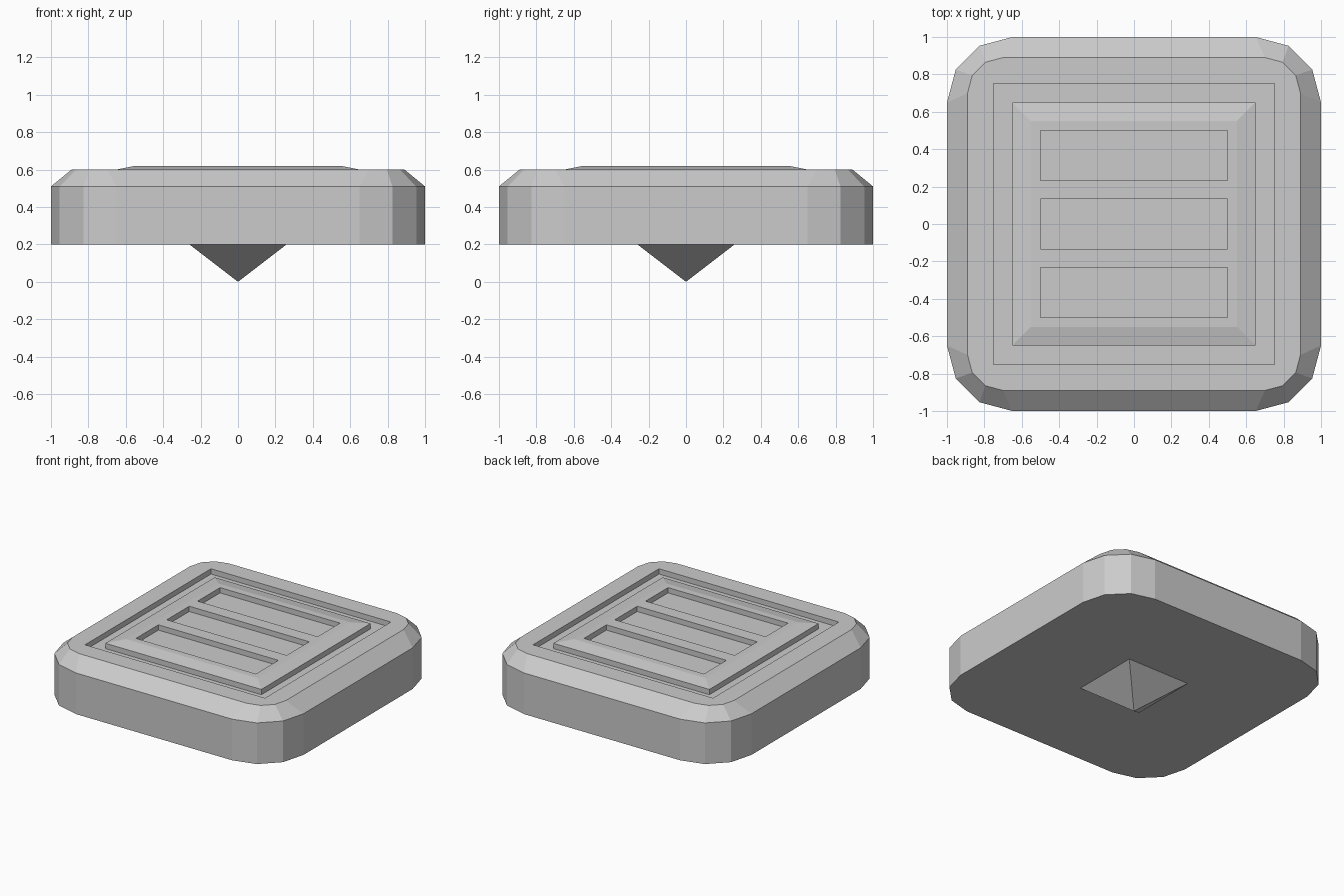
import bpy, bmesh
from math import sin, cos, pi

if "Cube" in bpy.data.objects:
    bpy.data.objects.remove(bpy.data.objects["Cube"])


def outline(half, radius=0.0, segments=3):
    """Square outline, optionally with rounded corners."""
    if radius == 0:
        return [(half, half), (-half, half), (-half, -half), (half, -half)]
    c = half - radius
    pts = []
    for q, (sx, sy) in enumerate([(1, 1), (-1, 1), (-1, -1), (1, -1)]):
        for i in range(segments + 1):
            a = (q + i / segments) * pi / 2
            pts.append((sx * c + radius * cos(a), sy * c + radius * sin(a)))
    return pts


def loft(name, sections):
    """Closed solid through (outline, z) sections, bottom to top."""
    bm = bmesh.new()
    rings = [[bm.verts.new((x, y, z)) for x, y in pts] for pts, z in sections]
    for low, high in zip(rings, rings[1:]):
        n = len(low)
        for i in range(n):
            j = (i + 1) % n
            bm.faces.new((low[i], low[j], high[j], high[i]))
    bm.faces.new(rings[0][::-1])
    bm.faces.new(rings[-1])
    mesh = bpy.data.meshes.new(name)
    bm.to_mesh(mesh)
    bm.free()
    obj = bpy.data.objects.new(name, mesh)
    bpy.context.collection.objects.link(obj)
    return obj


def cut_box(target, name, x, y0, y1, z0, z1):
    """Cut a box-shaped recess from the target."""
    pts = [(x, y1), (-x, y1), (-x, y0), (x, y0)]
    cutter = loft(name, [(pts, z0), (pts, z1)])
    cutter.hide_render = True
    cutter.hide_set(True)
    mod = target.modifiers.new(name, 'BOOLEAN')
    mod.operation = 'DIFFERENCE'
    mod.solver = 'EXACT'
    mod.object = cutter


# Rounded body with chamfered top edge and square recess
body = loft("body", [(outline(1.0, 0.35), 0.2),
                     (outline(1.0, 0.35), 0.51),
                     (outline(0.89, 0.19), 0.6)])
cut_box(body, "recess_cutter", 0.75, -0.75, 0.75, 0.56, 0.8)

# Raised plate with bevelled rim, leaving a channel around it
plate = loft("raised_plate", [(outline(0.65), 0.55),
                              (outline(0.65), 0.6),
                              (outline(0.55), 0.62)])

# Three slots in the plate
slot = 0.267
for i in range(3):
    y = (i - 1) * (slot + 0.1)
    cut_box(plate, f"slot_cutter_{i + 1}", 0.5, y - slot / 2, y + slot / 2, 0.58, 0.8)

# Pyramid point underneath
bm = bmesh.new()
base = [bm.verts.new((x, y, 0.2)) for x, y in outline(0.26)]
tip = bm.verts.new((0, 0, 0))
for i in range(4):
    bm.faces.new((base[(i + 1) % 4], base[i], tip))
bm.faces.new(base)
bmesh.ops.recalc_face_normals(bm, faces=bm.faces)
mesh = bpy.data.meshes.new("bottom_point")
bm.to_mesh(mesh)
bm.free()
bpy.context.collection.objects.link(bpy.data.objects.new("bottom_point", mesh))
